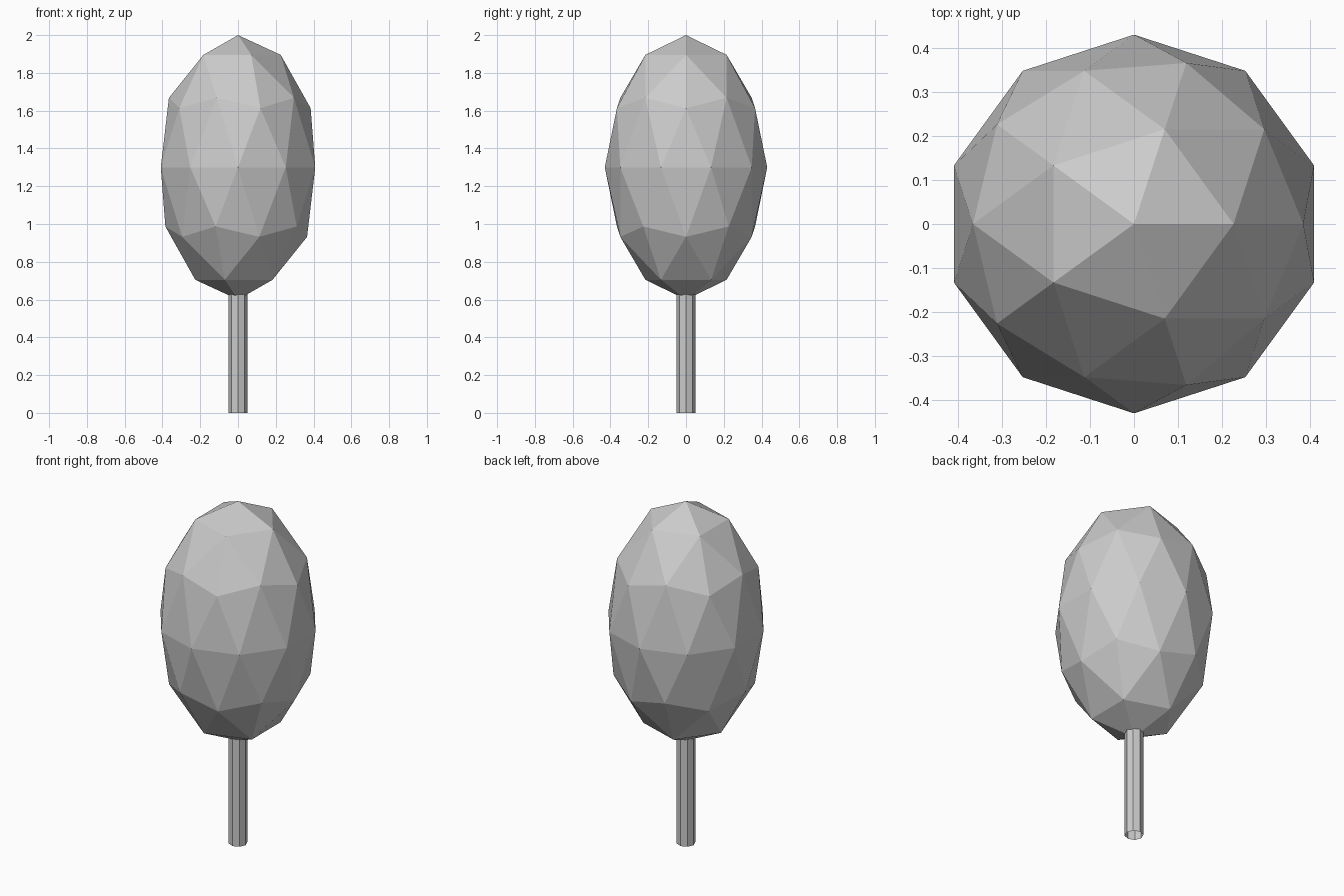
import bpy

if "Cube" in bpy.data.objects:
    bpy.data.objects.remove(bpy.data.objects["Cube"])

# Trunk: thin eight-sided open tube reaching just into the crown
TRUNK_TOP = 0.63
bpy.ops.mesh.primitive_cylinder_add(
    vertices=8, radius=0.05, depth=TRUNK_TOP,
    end_fill_type='NOTHING', location=(0, 0, TRUNK_TOP / 2))
bpy.context.object.name = "trunk"

# Crown: faceted icosphere stretched upward
bpy.ops.mesh.primitive_ico_sphere_add(subdivisions=2, radius=1, location=(0, 0, 1.3))
crown = bpy.context.object
crown.name = "crown"
crown.scale = (0.43, 0.43, 0.7)
bpy.ops.object.transform_apply(location=False, rotation=False, scale=True)
bpy.ops.object.shade_flat()
